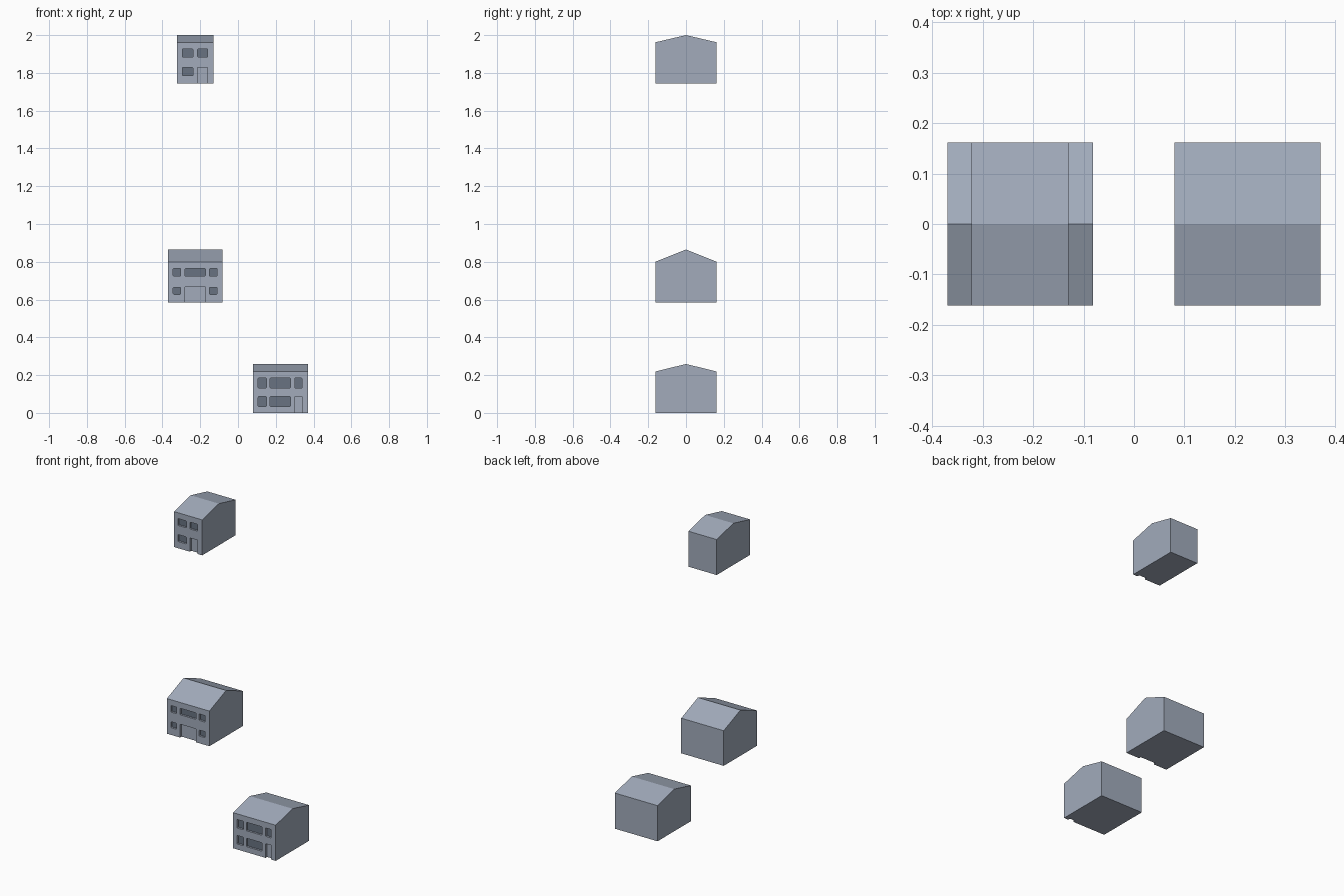
import bpy, bmesh, math

if "Cube" in bpy.data.objects:
    bpy.data.objects.remove(bpy.data.objects["Cube"])

HALF_DEPTH = 0.162
FRONT = -HALF_DEPTH


def make_material(name, rgb):
    mat = bpy.data.materials.new(name)
    mat.diffuse_color = (*rgb, 1)
    mat.use_nodes = True
    mat.node_tree.nodes["Principled BSDF"].inputs["Base Color"].default_value = mat.diffuse_color
    return mat


wall = make_material("blue_grey_wall", (0.36, 0.41, 0.5))
glass = make_material("dark_glass", (0.14, 0.17, 0.22))


def outline(x0, x1, z0, z1, r=0.0, steps=3):
    """Rectangle in the xz plane, optionally with rounded corners."""
    if r == 0:
        return [(x0, z0), (x1, z0), (x1, z1), (x0, z1)]
    pts = []
    corners = [(x1 - r, z1 - r), (x0 + r, z1 - r), (x0 + r, z0 + r), (x1 - r, z0 + r)]
    for k, (cx, cz) in enumerate(corners):
        for i in range(steps + 1):
            a = math.pi / 2 * (k + i / steps)
            pts.append((cx + r * math.cos(a), cz + r * math.sin(a)))
    return pts


def make_object(name, bm, mat):
    bmesh.ops.recalc_face_normals(bm, faces=bm.faces)
    mesh = bpy.data.meshes.new(name)
    bm.to_mesh(mesh)
    bm.free()
    mesh.materials.append(mat)
    obj = bpy.data.objects.new(name, mesh)
    bpy.context.collection.objects.link(obj)
    return obj


def add_prism(bm, pts, offset):
    """Extrude a closed outline of 3D points along an offset vector."""
    face = bm.faces.new([bm.verts.new(p) for p in pts])
    ext = bmesh.ops.extrude_face_region(bm, geom=[face])
    verts = [v for v in ext["geom"] if isinstance(v, bmesh.types.BMVert)]
    bmesh.ops.translate(bm, verts=verts, vec=offset)
    if face.is_valid and len(face.edges[0].link_faces) > 2:
        bm.faces.remove(face)


def build_house(name, x0, x1, base, eave, ridge, columns, rows, door, door_top):
    # Gabled body: one profile extruded along the ridge
    profile = [(-HALF_DEPTH, base), (HALF_DEPTH, base), (HALF_DEPTH, eave),
               (0, ridge), (-HALF_DEPTH, eave)]
    bm = bmesh.new()
    add_prism(bm, [(x0, y, z) for y, z in profile], (x1 - x0, 0, 0))
    body = make_object(name, bm, wall)

    # Window openings on a grid; the lower one in the door column is skipped
    openings = [(a, b, lo, hi) for a, b in columns for lo, hi in rows
                if not ((a, b) == door and lo < door_top)]
    cut, panes = bmesh.new(), bmesh.new()
    for rect in openings:
        pts = outline(*rect, r=0.004)
        add_prism(cut, [(x, FRONT - 0.01, z) for x, z in pts], (0, 0.028, 0))
        add_prism(panes, [(x, FRONT + 0.012, z) for x, z in pts], (0, 0.007, 0))
    # Door recess, open at the bottom
    pts = outline(door[0], door[1], base - 0.01, door_top)
    add_prism(cut, [(x, FRONT - 0.01, z) for x, z in pts], (0, 0.025, 0))

    # Cut the recesses and bake the result
    cutter = make_object(name + "_cutter", cut, wall)
    cutter.hide_render = True
    mod = body.modifiers.new("recesses", "BOOLEAN")
    mod.object = cutter
    mod.operation = "DIFFERENCE"
    mod.solver = "EXACT"
    baked = bpy.data.meshes.new_from_object(
        body.evaluated_get(bpy.context.evaluated_depsgraph_get()))
    body.modifiers.clear()
    body.data = baked
    bpy.data.objects.remove(cutter)

    # Window panes set into the recesses
    make_object(name + "_windows", panes, glass)


# Wide house standing on the ground, door on the right
build_house("lower_house", 0.08, 0.37, 0, 0.219, 0.259,
            [(0.107, 0.15), (0.17, 0.278), (0.301, 0.339)],
            [(0.034, 0.086), (0.132, 0.184)], (0.301, 0.339), 0.087)

# Wide house with the steepest roof and a broad central door
build_house("middle_house", -0.37, -0.081, 0.584, 0.8, 0.865,
            [(-0.343, -0.304), (-0.28, -0.173), (-0.151, -0.11)],
            [(0.628, 0.665), (0.724, 0.764)], (-0.28, -0.173), 0.666)

# Narrow house at the top
build_house("upper_house", -0.322, -0.13, 1.744, 1.962, 2.0,
            [(-0.295, -0.238), (-0.214, -0.161)],
            [(1.785, 1.828), (1.884, 1.926)], (-0.214, -0.161), 1.829)
